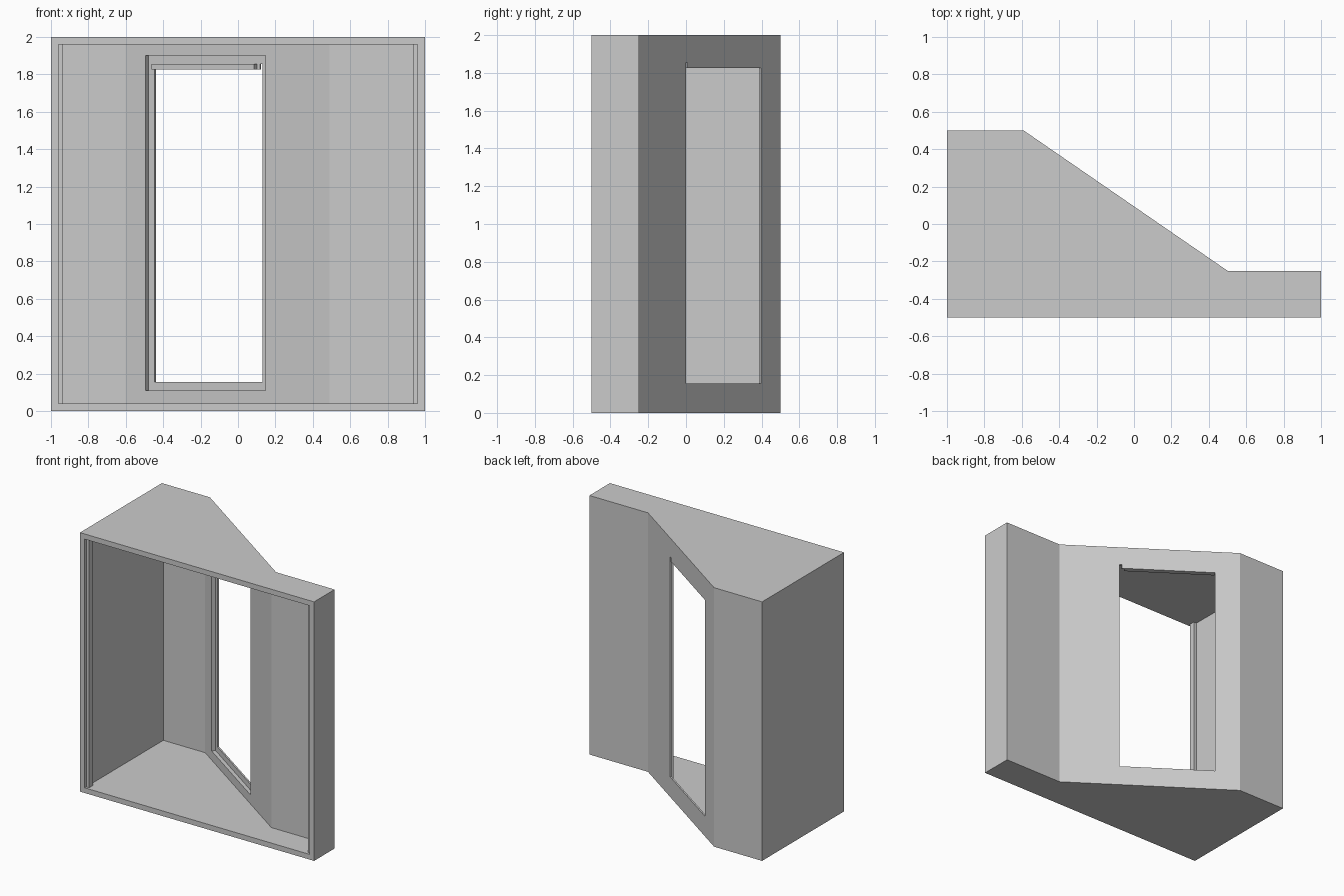
import bpy
import bmesh
from mathutils import Vector

cube = bpy.data.objects.get("Cube")
if cube:
    bpy.data.objects.remove(cube, do_unlink=True)

grey = bpy.data.materials.new("plain grey")
grey.use_nodes = True
colour = (0.6, 0.6, 0.6, 1)
grey.diffuse_color = colour
grey.node_tree.nodes["Principled BSDF"].inputs["Base Color"].default_value = colour

HEIGHT, WALL = 2.0, 0.04


def prism(name, outline, z0, z1):
    """Extrude a plan outline from z0 up to z1."""
    bm = bmesh.new()
    base = bm.faces.new([bm.verts.new((p[0], p[1], z0)) for p in outline])
    top = bmesh.ops.extrude_face_region(bm, geom=[base])["geom"]
    for v in top:
        if isinstance(v, bmesh.types.BMVert):
            v.co.z = z1
    bmesh.ops.recalc_face_normals(bm, faces=bm.faces)
    mesh = bpy.data.meshes.new(name)
    bm.to_mesh(mesh)
    bm.free()
    mesh.materials.append(grey)
    obj = bpy.data.objects.new(name, mesh)
    bpy.context.scene.collection.objects.link(obj)
    return obj


def rect(x0, x1, y0, y1):
    return [(x0, y0), (x1, y0), (x1, y1), (x0, y1)]


# Local axes of the slanted wall: along it, and inward through it
low_corner, high_corner = Vector((0.5, -0.25)), Vector((-0.59, 0.5))
along = (high_corner - low_corner).normalized()
inward = Vector((along.y, -along.x))
if inward.y > 0:
    inward.negate()


def slanted(name, u0, u1, d0, d1, z0, z1):
    """Box aligned with the slanted wall; d is depth from its outer face."""
    return prism(name, [low_corner + along * u + inward * d
                        for u, d in rect(u0, u1, d0, d1)], z0, z1)


# Cabinet shell, open at the front
shell = prism("shell", [(-1, -0.5), (1, -0.5), (1, -0.25), low_corner,
                        high_corner, (-1, 0.5)], 0, HEIGHT)
side = 1 - WALL
cutters = [
    prism("interior_cutter", [(-side, -0.7), (side, -0.7), (side, -0.25 - WALL),
                              (0.488, -0.25 - WALL), (-0.6025, 0.5 - WALL),
                              (-side, 0.5 - WALL)], WALL, HEIGHT - WALL),
    # Rebate, opening and corner slit in the slanted wall
    slanted("rebate_cutter", 0.40, 1.18, 0.012, 0.06, 0.11, 1.90),
    slanted("opening_cutter", 0.44, 1.14, -0.05, 0.06, 0.155, 1.825),
    slanted("slit_cutter", 0.44, 0.457, -0.05, 0.06, 1.7, 1.855),
]
for cutter in cutters:
    cutter.hide_render = True
    mod = shell.modifiers.new(cutter.name, "BOOLEAN")
    mod.operation = "DIFFERENCE"
    mod.solver = "EXACT"
    mod.object = cutter

# Bake the cuts and discard the cutters
bpy.context.view_layer.update()
baked = bpy.data.meshes.new_from_object(
    shell.evaluated_get(bpy.context.evaluated_depsgraph_get()))
shell.modifiers.clear()
shell.data = baked
for cutter in cutters:
    bpy.data.objects.remove(cutter, do_unlink=True)

# Rail across the top of the opening
slanted("opening_rail", 0.475, 1.14, 0.012, WALL, 1.825, 1.855)

# Slim vertical stops just behind the front rim
for name, x0, x1 in (("right_stop", -side, -0.935), ("left_stop", 0.935, side)):
    prism(name, rect(x0, x1, -0.48, -0.435), WALL, HEIGHT - WALL)
